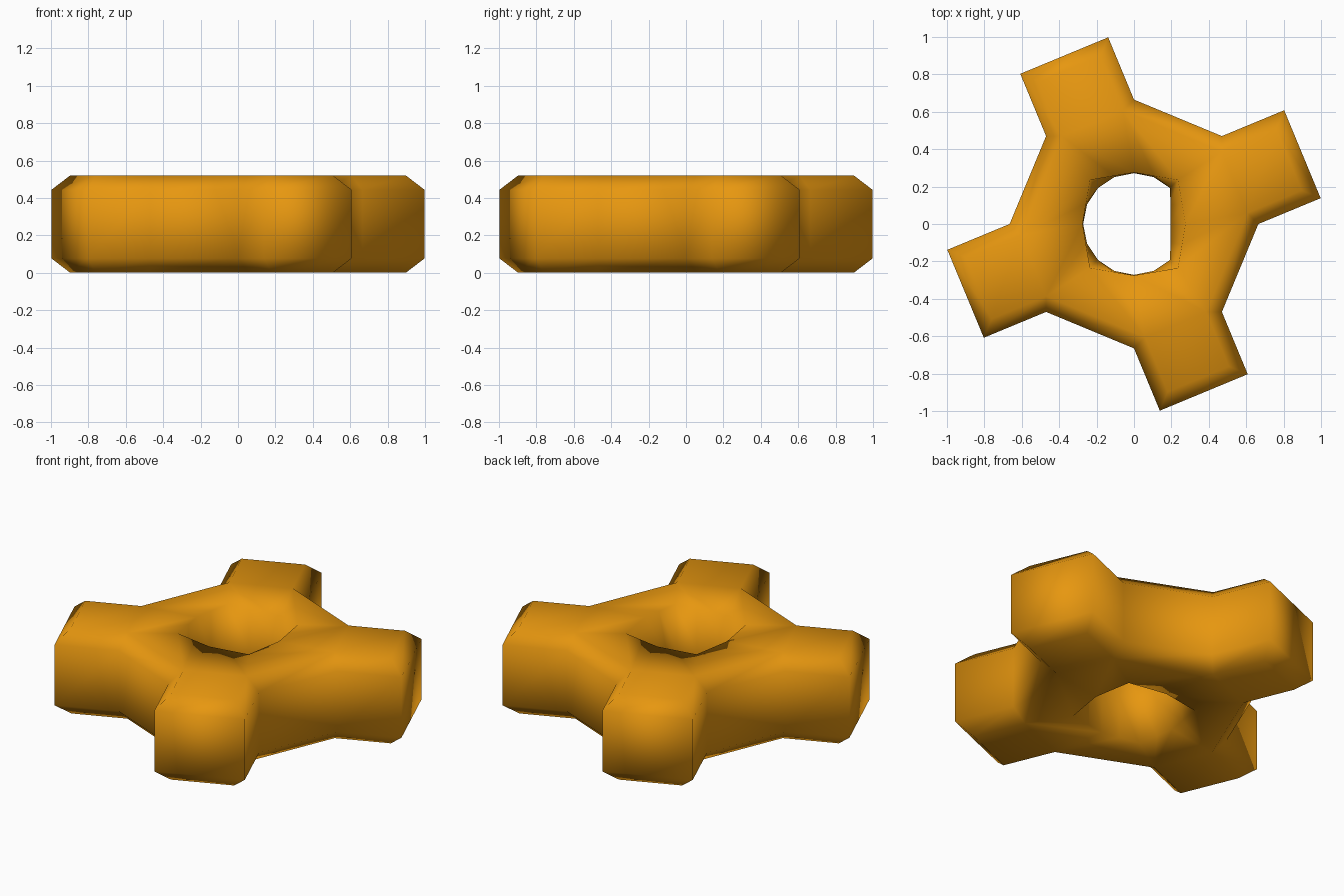
import bpy, bmesh
from math import cos, sin, radians
from mathutils import Vector, Matrix

if "Cube" in bpy.data.objects:
    bpy.data.objects.remove(bpy.data.objects["Cube"])

H, C = 0.52, 0.077   # height, chamfer

# Outline: octagonal body with an arm on every other side
quarter = [(0.665, 0), (0.998, 0.138), (0.803, 0.608), (0.47, 0.47)]
outline = []
for k in range(4):
    rot = Matrix.Rotation(radians(90 * k), 2)
    outline += [rot @ Vector(p) for p in quarter]


def inset(pts, d):
    res = []
    for i, p in enumerate(pts):
        a = (p - pts[i - 1]).normalized()
        b = (pts[(i + 1) % len(pts)] - p).normalized()
        n1, n2 = Vector((-a.y, a.x)), Vector((-b.y, b.x))
        res.append(p + (n1 + n2) * d / (1 + n1.dot(n2)))
    return res


# Hole: squarish rims and a rounder, tighter waist that is flat on the right
diag = Vector((0.235, 0.235))
rim, waist = [], []
for i in range(16):
    q, j = divmod(i, 4)
    rot = Matrix.Rotation(radians(90 * q), 2)
    pts = [Vector((0.275, 0)), Vector((0.257, 0.108)), diag, Vector((0.108, 0.257))]
    rim.append(rot @ pts[j])
    a = radians(22.5 * i)
    waist.append(Vector((min(0.272 * cos(a), 0.195), 0.272 * sin(a))))

bm = bmesh.new()


def ring(pts, z):
    return [bm.verts.new((p.x, p.y, z)) for p in pts]


def bridge(a, b):
    n = len(a)
    for i in range(n):
        j = (i + 1) % n
        bm.faces.new((a[i], a[j], b[j], b[i]))


small = inset(outline, C)
levels = [ring(small, 0), ring(outline, C), ring(outline, H - C), ring(small, H)]
for lo, hi in zip(levels, levels[1:]):
    bridge(lo, hi)
hole = [ring(rim, 0), ring(waist, H / 2), ring(rim, H)]
bridge(hole[0], hole[1])
bridge(hole[1], hole[2])

# Flat top and bottom: arm caps plus a band around the hole
for out, inn in ((levels[0], hole[0]), (levels[3], hole[2])):
    body = [v for i, v in enumerate(out) if i % 4 in (0, 3)]
    for k in range(4):
        bm.faces.new(out[4 * k:4 * k + 4])
    for s in range(8):
        r = [inn[(2 * s + m) % 16] for m in (2, 1, 0)]
        bm.faces.new([body[s], body[(s + 1) % 8]] + r)

bmesh.ops.recalc_face_normals(bm, faces=bm.faces)
for f in bm.faces:
    f.smooth = True
mesh = bpy.data.meshes.new("four_arm_nut")
bm.to_mesh(mesh)
bm.free()
obj = bpy.data.objects.new("four_arm_nut", mesh)
bpy.context.collection.objects.link(obj)

mat = bpy.data.materials.new("orange")
mat.diffuse_color = (0.8, 0.31, 0.005, 1)
mat.use_nodes = True
mat.node_tree.nodes["Principled BSDF"].inputs["Base Color"].default_value = mat.diffuse_color
mesh.materials.append(mat)
